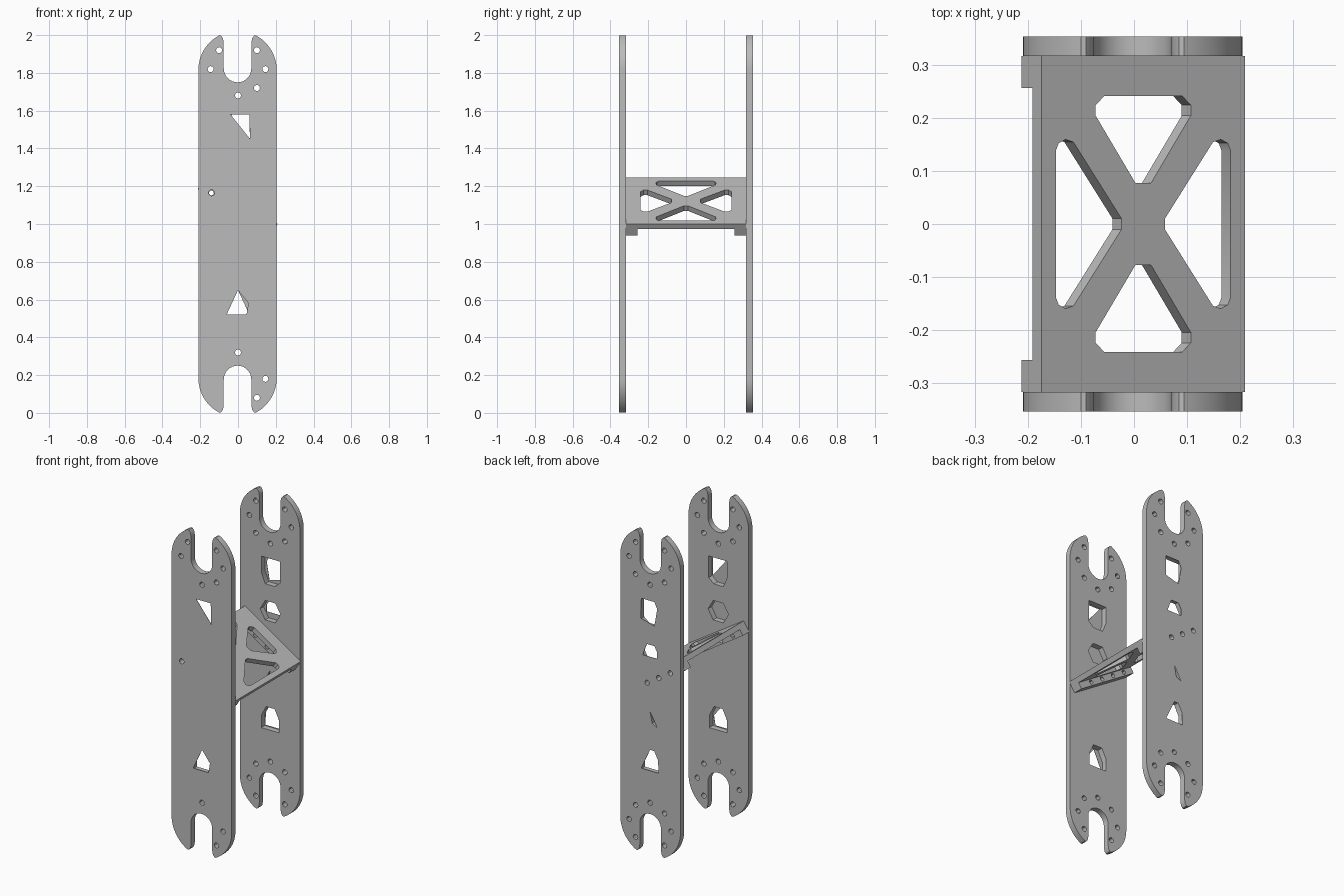
import bpy, bmesh, math
from mathutils import Matrix, Vector

cube = bpy.data.objects.get("Cube")
if cube:
    bpy.data.objects.remove(cube, do_unlink=True)

grey = bpy.data.materials.new("plain grey")
grey.use_nodes = True
grey.diffuse_color = (0.5, 0.5, 0.5, 1)
grey.node_tree.nodes["Principled BSDF"].inputs["Base Color"].default_value = (0.5, 0.5, 0.5, 1)


def make(name, prisms):
    """Object made of prisms: (base points, extrusion vector)."""
    bm = bmesh.new()
    for points, push in prisms:
        face = bm.faces.new([bm.verts.new(p) for p in points])
        top = bmesh.ops.extrude_face_region(bm, geom=[face])["geom"]
        bmesh.ops.translate(bm, vec=push,
                            verts=[g for g in top if isinstance(g, bmesh.types.BMVert)])
    bmesh.ops.recalc_face_normals(bm, faces=bm.faces)
    mesh = bpy.data.meshes.new(name)
    bm.to_mesh(mesh)
    bm.free()
    mesh.materials.append(grey)
    obj = bpy.data.objects.new(name, mesh)
    bpy.context.collection.objects.link(obj)
    return obj


def upright(points, y0, y1):
    return [(x, y0, z) for x, z in points], (0, y1 - y0, 0)


def flat(points, z0, z1):
    return [(x, y, z0) for x, y in points], (0, 0, z1 - z0)


def box(x0, x1, y0, y1, z0, z1):
    return flat([(x0, y0), (x1, y0), (x1, y1), (x0, y1)], z0, z1)


def ring(x, z, r, n=12):
    return [(x + r * math.cos(math.tau * i / n), z + r * math.sin(math.tau * i / n))
            for i in range(n)]


def cut(obj, prisms):
    """Subtract prisms and bake the result."""
    cutter = make("cutter", prisms)
    cutter.hide_render = True
    mod = obj.modifiers.new("cut", "BOOLEAN")
    mod.operation, mod.solver, mod.object = "DIFFERENCE", "EXACT", cutter
    bpy.context.view_layer.update()
    baked = bpy.data.meshes.new_from_object(
        obj.evaluated_get(bpy.context.evaluated_depsgraph_get()))
    obj.modifiers.clear()
    obj.data = baked
    bpy.data.objects.remove(cutter, do_unlink=True)


# Plate outline: one upper right quarter, mirrored to the other three
R, MID = 0.2075, -0.0025
quarter = [(R * math.cos(a), 1.815 + R * math.sin(a))
           for a in [math.radians(62) * i / 12 for i in range(13)]]
quarter += [(0.088, 1.997), (0.078, 1.985), (0.073, 1.96)]
quarter += [(0.073 * math.cos(a), 1.823 - 0.073 * math.sin(a))
            for a in [math.pi / 2 * i / 8 for i in range(9)]]
upper = quarter + [(-x, z) for x, z in quarter[-2::-1]]
outline = [(x + MID, z) for x, z in upper + [(x, 2 - z) for x, z in upper[::-1]]]

# Bolt holes, and the sloping row that carries the cross panel
top_bolts = [(s * x, z) for s in (1, -1) for x, z in ((0.1, 1.92), (0.145, 1.82), (0.1, 1.72))]
top_bolts.append((0, 1.68))
low_bolts = [(x, 2 - z) for x, z in top_bolts]
row = [(-0.14 + 0.08 * i, 1.165 - 0.051 * i) for i in range(4)]

# Weight-saving windows as they look on the inner faces
upper_window = [(-0.06, 1.585), (0.066, 1.585), (0.066, 1.45), (0.03, 1.42),
                (-0.035, 1.42), (-0.06, 1.48)]
lower_window = [(-0.062, 0.515), (0.062, 0.515), (0.062, 0.59), (0.03, 0.655), (-0.03, 0.655),
                (-0.062, 0.59)]
middle_window = ring(0, 1.255, 0.07, 6)

# Parts of the windows that open through the outer faces
front_open = [
    [(-0.04, 1.58), (0.06, 1.58), (0.064, 1.45)],
    [(-0.06, 0.52), (0.045, 0.52), (0.055, 0.58), (0, 0.65)],
]
back_open = [
    [(-0.03, 1.58), (0.06, 1.58), (0.063, 1.455), (-0.03, 1.43), (-0.05, 1.54)],
    [(0.06, 0.52), (-0.06, 0.52), (-0.055, 0.6), (-0.029, 0.65), (0, 0.65)],
    [(0.05, 1.23), (0.022, 1.305), (-0.03, 1.305), (-0.05, 1.27), (-0.05, 1.23)],
    [(0, 0.89), (-0.05, 0.8), (-0.015, 0.82)],
]
front_bolts = [b for b in top_bolts if b != (-0.1, 1.72)]
front_bolts += [b for b in low_bolts if b[0] >= 0 and abs(b[1] - 0.28) > 0.01] + row[:1]
back_bolts = top_bolts + low_bolts + row[:3]

IN, OUT, SKIN = 0.318, 0.355, 0.002
for name, side, opens, bolts in (("front_plate", -1, front_open, front_bolts),
                                 ("back_plate", 1, back_open, back_bolts)):
    plate = make(name, [upright(outline, side * IN, side * OUT)])
    blind = [ring(x, z, 0.016) for x, z in top_bolts + low_bolts + row if (x, z) not in bolts]
    pockets = [upper_window, middle_window, lower_window] + blind
    cut(plate, [upright(p, side * (IN - 0.05), side * (OUT - SKIN)) for p in pockets])
    through = opens + [ring(x, z, 0.016) for x, z in bolts]
    cut(plate, [upright(p, side * (IN - 0.06), side * (OUT + 0.05)) for p in through])

# Sloping cross panel with a flange under each end
TILT = math.atan2(0.245, 0.385)
C = math.cos(TILT)
HALF, THICK, DEEP = 0.1925 / C, 0.032, 0.071
section = [(-IN, 0), (IN, 0), (IN, -DEEP), (0.257, -DEEP), (0.257, -THICK),
           (-0.257, -THICK), (-0.257, -DEEP), (-IN, -DEEP)]
panel = make("cross_panel", [([(-HALF, y, z) for y, z in section], (2 * HALF, 0, 0))])

# Four rounded triangular windows leave an X of struts
end_half = [(0.015, 0.078), (0.09, 0.205), (0.09, 0.225), (0.074, 0.242)]
side_half = [(0.041, 0.01), (0.132, 0.155), (0.147, 0.16), (0.16, 0.153), (0.165, 0.14)]
end_window = end_half + [(-x, y) for x, y in end_half[::-1]]
side_window = side_half + [(x, -y) for x, y in side_half[::-1]]
windows = [[(s * x / C, s * y) for x, y in w] for s in (1, -1) for w in (end_window, side_window)]
cut(panel, [flat(w, -0.1, 0.05) for w in windows])
cut(panel, [upright(ring(-0.156 + 0.095 * i, -0.05, 0.013), -0.4, 0.4) for i in range(4)])
panel.matrix_world = Matrix.Translation(Vector((0.0175, 0, 1.1225))) @ Matrix.Rotation(TILT, 4, "Y")

# Smooth the rounded edges, keep corners sharp
for obj in bpy.context.view_layer.objects:
    obj.select_set(obj.type == "MESH" and obj.name.endswith(("plate", "panel")))
bpy.context.view_layer.objects.active = panel
bpy.ops.object.shade_smooth_by_angle(angle=math.radians(30))
